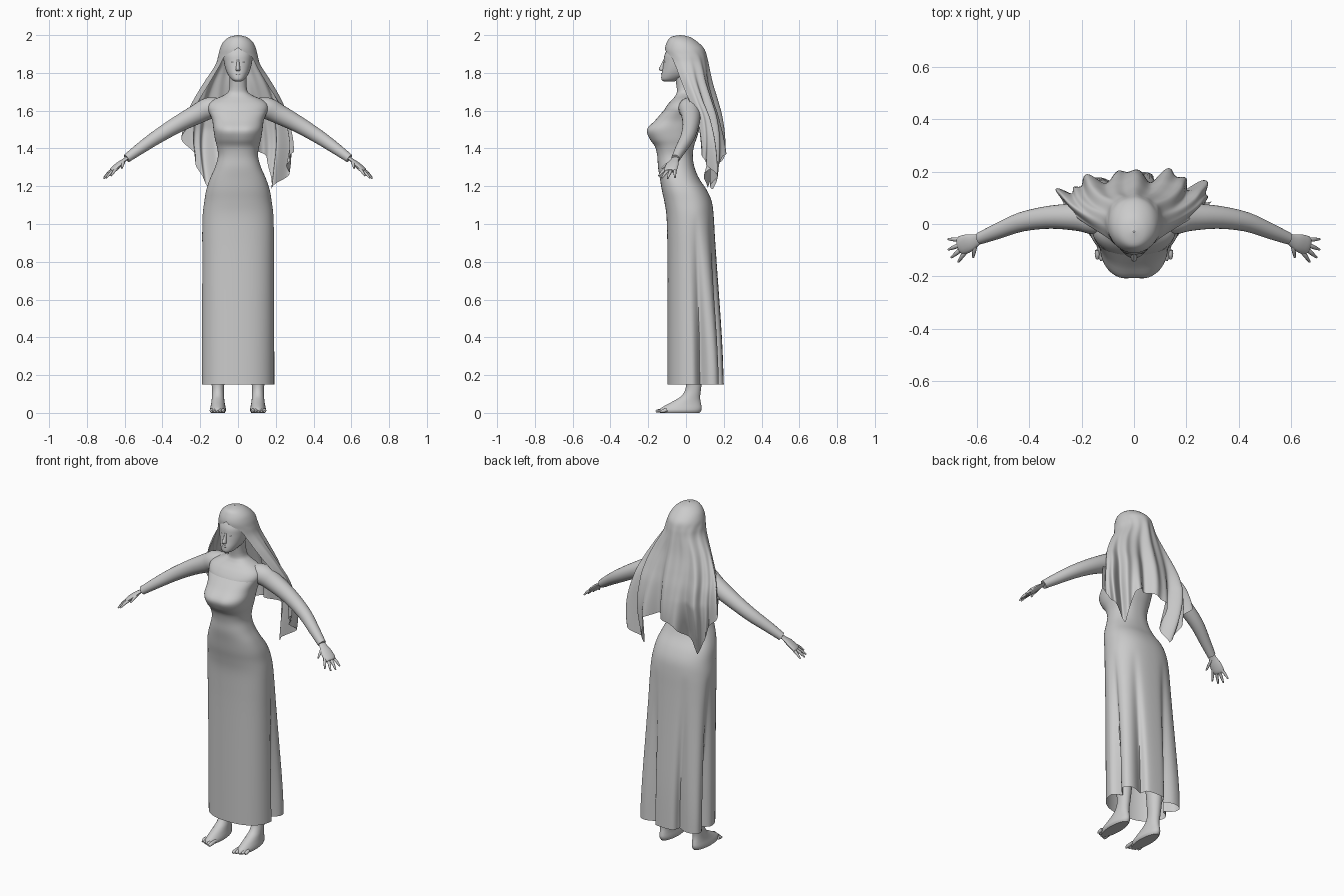
import bpy, bmesh, math
from mathutils import Vector

cube = bpy.data.objects.get("Cube")
if cube:
    bpy.data.objects.remove(cube, do_unlink=True)

grey = bpy.data.materials.new("soft grey")
grey.use_nodes = True
GREY = (0.6, 0.6, 0.6, 1)
grey.diffuse_color = GREY
grey.node_tree.nodes["Principled BSDF"].inputs["Base Color"].default_value = GREY


def refine(rows, steps):
    """Smoothly interpolate a table of rows."""
    out = []
    for i in range(len(rows) - 1):
        a, b, c, d = (rows[max(0, min(len(rows) - 1, i + k))] for k in (-1, 0, 1, 2))
        for j in range(steps):
            t = j / steps
            out.append([q + t / 2 * (r - p + t * (2 * p - 5 * q + 4 * r - s + t * (3 * (q - r) + s - p)))
                        for p, q, r, s in zip(a, b, c, d)])
    return out + [list(rows[-1])]


def skin(name, rings, closed=True, caps=(True, True), angle=50):
    """Bridge a list of point rings into a smooth object."""
    bm = bmesh.new()
    grid = [[bm.verts.new(p) for p in ring] for ring in rings]
    n = len(grid[0])
    for lo, hi in zip(grid, grid[1:]):
        for i in range(n if closed else n - 1):
            j = (i + 1) % n
            bm.faces.new((lo[i], lo[j], hi[j], hi[i]))
    if caps[0]:
        bm.faces.new(grid[0])
    if caps[1]:
        bm.faces.new(grid[-1])
    bmesh.ops.recalc_face_normals(bm, faces=bm.faces)
    mesh = bpy.data.meshes.new(name)
    bm.to_mesh(mesh)
    bm.free()
    ob = bpy.data.objects.new(name, mesh)
    bpy.context.collection.objects.link(ob)
    mesh.materials.append(grey)
    bpy.ops.object.select_all(action="DESELECT")
    ob.select_set(True)
    bpy.context.view_layer.objects.active = ob
    bpy.ops.object.shade_smooth_by_angle(angle=math.radians(angle))


def upright(rows, n=48, power=2.0, steps=4, shape=None, cx=0):
    """Rings from rows of height, half width, front y and back y."""
    rings = []
    for z, w, front, back in refine(rows, steps):
        ring = []
        for i in range(n):
            a = math.tau * i / n
            c, s = math.cos(a), math.sin(a)
            k = shape(a, z) if shape else 1
            x = cx + w * math.copysign(abs(c) ** (2 / power), c) * k
            y = (front + back) / 2 + (back - front) / 2 * math.copysign(abs(s) ** (2 / power), s) * k
            ring.append((x, y, z))
        rings.append(ring)
    return rings


def tube(name, rows, n=16, flat=1.0, steps=3):
    """Tube along rows of x, y, z, radius; flat squashes its thickness."""
    rows = refine(rows, steps)
    pts = [Vector(r[:3]) for r in rows]
    rings = []
    for i, p in enumerate(pts):
        d = (pts[min(i + 1, len(pts) - 1)] - pts[max(i - 1, 0)]).normalized()
        u = d.cross(Vector((0, 0, 1))).normalized()
        v = u.cross(d)
        r = rows[i][3]
        rings.append([p + r * math.cos(math.tau * k / n) * u + r * flat * math.sin(math.tau * k / n) * v
                      for k in range(n)])
    skin(name, rings)


# Long dress with deep folds at the sides and back
def folds(a, z):
    deg = math.degrees(a)
    ramp = max(0, min(1, (1.05 - z) / 0.8))
    grooves = sum(math.exp(-((deg - g) / 8) ** 2) for g in (10, 60, 114, 170))
    corners = sum(math.exp(-((deg - g) / 15) ** 2) for g in (36, 143))
    bust = math.exp(-((z - 1.5) / 0.06) ** 2) * math.exp(-((deg - 270) / 14) ** 2)
    return 1 + ramp * (0.16 * corners - 0.26 * grooves) - 0.05 * bust


dress = [(.15, .192, -.098, .2), (.4, .192, -.098, .19), (.8, .19, -.098, .162), (.95, .19, -.1, .152),
         (1.05, .187, -.104, .146), (1.12, .178, -.115, .136), (1.18, .168, -.128, .11), (1.24, .148, -.138, .07),
         (1.3, .122, -.148, .045), (1.36, .106, -.152, .036), (1.41, .112, -.165, .042), (1.45, .122, -.195, .055),
         (1.5, .13, -.213, .07), (1.55, .137, -.165, .077), (1.6, .158, -.119, .077)]
skin("dress", upright(dress, n=120, power=2.35, shape=folds), caps=(False, False))

# Shoulders, neck and head
skin("shoulders", upright([(1.55, .13, -.135, .07), (1.6, .157, -.1175, .075), (1.635, .155, -.095, .072),
                           (1.66, .125, -.072, .066), (1.682, .075, -.055, .055), (1.71, .048, -.048, .045),
                           (1.79, .045, -.06, .03)], power=2.3))
skin("head", upright([(1.755, .018, -.118, -.06), (1.765, .034, -.13, -.035), (1.79, .053, -.13, .02),
                      (1.82, .066, -.124, .045), (1.86, .075, -.118, .06), (1.9, .077, -.112, .06),
                      (1.95, .066, -.083, .045), (1.98, .035, -.05, .02)], power=2.2))
skin("nose", upright([(1.81, .01, -.132, -.11), (1.82, .012, -.144, -.11), (1.845, .008, -.132, -.105),
                      (1.875, .006, -.117, -.1)], n=16))
tube("lips", [(-.02, -.121, 1.795, .002), (0, -.127, 1.795, .006), (.02, -.121, 1.795, .002)], n=10)
for side, label in ((1, "left"), (-1, "right")):
    tube(label + "_eyelid", [(side * .016, -.115, 1.855, .001), (side * .03, -.11, 1.858, .004),
                             (side * .046, -.099, 1.855, .001)], n=8)

# Veil: draped from the crown, open at the face, hanging in two pointed corners
profile = refine([(2.0, .003, .003, -.03, 180), (1.99, .045, .05, -.03, 180), (1.965, .077, .08, -.02, 180),
                  (1.93, .095, .103, -.008, 178), (1.89, .105, .108, .0, 140), (1.84, .12, .108, .008, 127),
                  (1.75, .175, .1, .03, 122), (1.65, .228, .1, .055, 112), (1.55, .268, .1, .078, 100),
                  (1.4, .29, .105, .09, 95), (1.17, .26, .105, .085, 92)], 6)
hem = [(-1, 1.57), (-.8, 1.47), (-.36, 1.19), (-.12, 1.36), (.15, 1.4), (.32, 1.36), (.5, 1.18),
       (.75, 1.3), (1, 1.38)]


def lookup(table, x):
    for p, q in zip(table, table[1:]):
        lo, hi = sorted((p[0], q[0]))
        if lo <= x <= hi:
            t = (x - p[0]) / (q[0] - p[0])
            return [a + t * (b - a) for a, b in zip(p, q)]
    return table[-1]


ROWS, COLS = 64, 150
rings = []
for r in range(ROWS + 1):
    f = (r / ROWS) ** 1.5
    ring = []
    for c in range(COLS + 1):
        t = 2 * c / COLS - 1
        z = 2 - f * (2 - lookup(hem, t)[1])
        _, w, b, yc, spread = lookup(profile, z)
        a = math.radians(spread) * t
        amp = min(.2, .32 * max(0, 1.93 - z))
        wave = math.sin(17 * t + .6 + 2 * f) * .6 + math.sin(31 * t + 1.5 - 1.5 * f) * .4
        k = 1 + amp * wave
        # The right corner hangs closer to the back
        tuck = .08 * math.exp(-((t + .36) / .2) ** 2) * max(0, (1.5 - z) / .3)
        ring.append((w * math.sin(a) * (1 + amp * .6 * wave),
                     yc + b * math.cos(a) * k + .1 * amp * wave - tuck, z))
    rings.append(ring)
skin("veil", rings, closed=False, caps=(False, False), angle=60)

# Arms, hands, legs and feet, mirrored
for side, label in ((1, "left"), (-1, "right")):
    def limb(part, rows, **kw):
        tube(label + "_" + part, [(side * x, y, z, r) for x, y, z, r in rows], **kw)

    limb("arm", [(.08, .015, 1.61, .05), (.15, .018, 1.613, .058), (.21, .026, 1.585, .053), (.32, .026, 1.527, .044),
                 (.43, .008, 1.46, .037), (.52, -.027, 1.398, .03), (.59, -.055, 1.347, .023)], n=24)
    limb("palm", [(.57, -.047, 1.362, .02), (.6, -.06, 1.34, .022), (.63, -.072, 1.315, .034),
                  (.66, -.082, 1.288, .036), (.67, -.085, 1.28, .026)], flat=.4)
    fingers = {"index": (.64, -.1, 1.295, .672, -.145, 1.255), "middle": (.655, -.092, 1.285, .698, -.128, 1.243),
               "ring": (.662, -.078, 1.285, .71, -.098, 1.24), "little": (.66, -.06, 1.29, .71, -.058, 1.246),
               "thumb": (.605, -.07, 1.33, .615, -.128, 1.295)}
    for finger, (x, y, z, tx, ty, tz) in fingers.items():
        limb(finger + "_finger", [(x, y, z, .009), ((x + tx) / 2, (y + ty) / 2, (z + tz) / 2 + .004, .008),
                                  (tx, ty, tz, .004)], n=10)

    # Leg with a foot sloping down to the toes
    skin(label + "_leg_and_foot", upright([(0, .036, -.138, .072), (.012, .042, -.142, .08), (.026, .041, -.132, .083),
                                           (.045, .037, -.1, .08), (.065, .034, -.062, .076), (.09, .032, -.024, .075),
                                           (.13, .032, -.002, .08), (.2, .038, -.002, .088), (.35, .05, -.01, .1),
                                           (.6, .06, -.02, .1)], n=32, cx=side * .106))
    for i in range(5):
        x, tip = .078 + .0155 * i, -.16 + .0065 * i
        limb("toe_" + str(i + 1), [(x, -.1, .016, .009), (x, tip + .015, .011, .01), (x, tip, .007, .005)], n=10)
